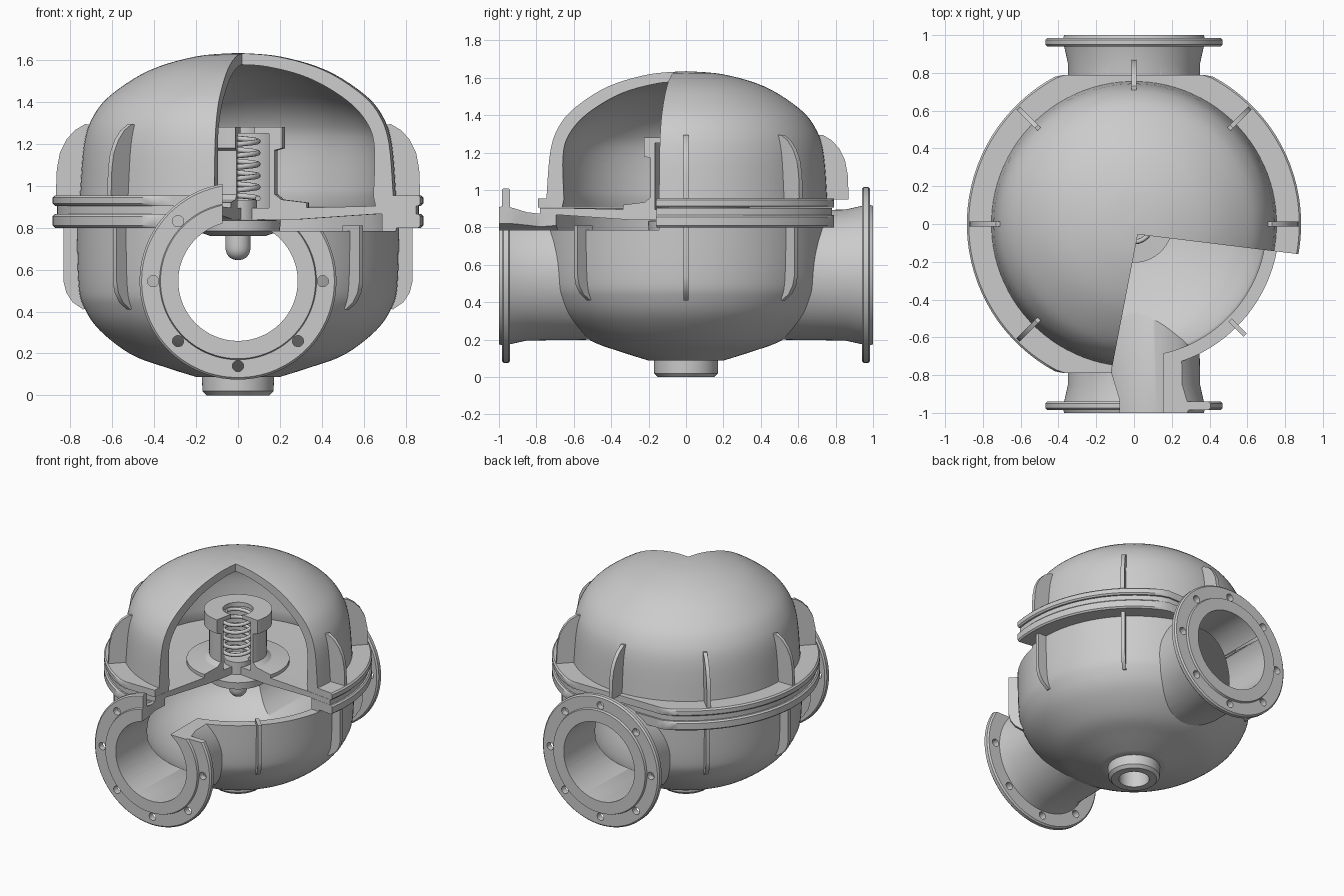
import bpy, bmesh, math
from mathutils import Matrix, Vector

if "Cube" in bpy.data.objects:
    bpy.data.objects.remove(bpy.data.objects["Cube"])

PIPE_Z = 0.545


def make_object(name, bm, smooth=True):
    bmesh.ops.recalc_face_normals(bm, faces=bm.faces[:])
    me = bpy.data.meshes.new(name)
    bm.to_mesh(me)
    bm.free()
    ob = bpy.data.objects.new(name, me)
    bpy.context.collection.objects.link(ob)
    return ob


def curve(pts, n=5):
    """Catmull-Rom rounding of a short profile."""
    p = [Vector(q) for q in pts]
    p = [p[0]] + p + [p[-1]]
    out = []
    for a, b, c, d in zip(p, p[1:], p[2:], p[3:]):
        for i in range(n):
            t = i / n
            out.append(tuple(0.5 * (2 * b + (c - a) * t + (2 * a - 5 * b + 4 * c - d) * t * t
                                    + (3 * b - a - 3 * c + d) * t ** 3)))
    return out + [tuple(pts[-1])]


def add_lathe(bm, pts, matrix=Matrix(), segs=96, clip=None):
    rings = []
    for r, z in pts:
        count = segs if r > 1e-5 else 1
        ring = []
        for i in range(count):
            a = 2 * math.pi * (i + 0.5) / segs
            y = r * math.sin(a)
            if clip:
                y = max(-clip, min(clip, y))
            ring.append(bm.verts.new(matrix @ Vector((r * math.cos(a), y, z))))
        rings.append(ring)
    pairs = list(zip(rings, rings[1:]))
    if len(rings[0]) > 1:
        pairs.append((rings[-1], rings[0]))
    for a, b in pairs:
        for i in range(segs):
            quad = [a[i % len(a)], a[(i + 1) % len(a)], b[(i + 1) % len(b)], b[i % len(b)]]
            quad = list(dict.fromkeys(quad))
            if len(quad) > 2:
                bm.faces.new(quad)


def lathe(name, pts, matrix=Matrix(), segs=96, clip=None):
    bm = bmesh.new()
    add_lathe(bm, pts, matrix, segs, clip)
    return make_object(name, bm)


def rod(r, z0, z1):
    return [(0, z0), (r, z0), (r, z1), (0, z1)]


def add_prism(bm, pts, offset, matrix=Matrix()):
    """Extrude a polygon of 3D points along offset."""
    low = [bm.verts.new(matrix @ Vector(p)) for p in pts]
    top = [bm.verts.new(matrix @ (Vector(p) + Vector(offset))) for p in pts]
    bm.faces.new(low)
    bm.faces.new(top[::-1])
    n = len(pts)
    for i in range(n):
        bm.faces.new([low[i], top[i], top[(i + 1) % n], low[(i + 1) % n]])


def boolean(ob, other, op='DIFFERENCE', keep=False):
    m = ob.modifiers.new("bool", 'BOOLEAN')
    m.operation, m.solver, m.object = op, 'EXACT', other
    bpy.context.view_layer.objects.active = ob
    bpy.ops.object.modifier_apply(modifier=m.name)
    if not keep:
        bpy.data.objects.remove(other)


def side(s):
    """Lathe axis turned to +y or -y at pipe height."""
    return Matrix.Translation((0, 0, PIPE_Z)) @ Matrix.Rotation(-s * math.pi / 2, 4, 'X')


# Lower bowl with drain boss and flat-sided rim flange
bowl = lathe("lower_bowl", [(0, 0), (0.15, 0), (0.17, 0.02), (0.172, 0.088)]
             + curve([(0.2, 0.088), (0.35, 0.135), (0.51, 0.195), (0.66, 0.31), (0.735, 0.42), (0.762, 0.53),
                      (0.77, 0.80)])
             + [(0.875, 0.80), (0.885, 0.81), (0.885, 0.855), (0.875, 0.865), (0, 0.865)], clip=0.79)

# Inlet and outlet pipes with flanges
for s in (-1, 1):
    pipe = lathe("pipe", [(0, 0.45), (0.345, 0.45), (0.35, 0.85), (0.37, 0.94), (0.46, 0.94), (0.47, 0.95),
                          (0.47, 0.975), (0.46, 0.985), (0.375, 0.985), (0.37, 1.0), (0, 1.0)], side(s))
    boolean(bowl, pipe, 'UNION')

# Hollow interior, pipe bore, drain hole, bolt holes
boolean(bowl, lathe("cavity", curve([(0, 0.14), (0.2, 0.155), (0.45, 0.245), (0.6, 0.34), (0.68, 0.45),
                                     (0.7, 0.56), (0.702, 0.95)]) + [(0, 0.95)]))
boolean(bowl, lathe("bore", rod(0.285, -1.2, 1.2), side(1)))
boolean(bowl, lathe("drain", rod(0.1, -0.1, 0.3), segs=48))
bm = bmesh.new()
for s in (-1, 1):
    for k in range(8):
        a = k * math.pi / 4
        add_lathe(bm, rod(0.027, 0.88, 1.1),
                  side(s) @ Matrix.Translation((0.405 * math.cos(a), 0.405 * math.sin(a), 0)), 16)
boolean(bowl, make_object("bolt_holes", bm))

# Upper dome shell with its flange
dome = lathe("upper_dome", curve([(0, 1.635), (0.2, 1.618), (0.42, 1.553), (0.6, 1.44), (0.69, 1.335),
                                  (0.735, 1.2), (0.755, 0.955)])
             + [(0.875, 0.955), (0.885, 0.945), (0.885, 0.915), (0.875, 0.905), (0.67, 0.905)]
             + curve([(0.66, 0.95), (0.665, 1.18), (0.63, 1.3), (0.53, 1.41), (0.35, 1.515), (0.15, 1.57),
                      (0, 1.58)]), clip=0.79)

# Diaphragm plate clamped between the flanges
plate = lathe("diaphragm_plate", [(0, 0.84), (0.3, 0.84), (0.68, 0.866), (0.865, 0.866), (0.865, 0.904),
                                  (0.68, 0.904), (0.3, 0.895), (0, 0.895)], clip=0.78)

# Spring cage: foot ring, tube and cap
cage = lathe("spring_cage", [(0.165, 0.89), (0.34, 0.89), (0.34, 0.92), (0.22, 0.935), (0.19, 0.96), (0.19, 1.17),
                             (0.225, 1.18), (0.225, 1.28), (0.1, 1.28), (0.1, 1.25), (0.165, 1.25)], segs=64)

# Cutaway wedge opening the front right quarter
bm = bmesh.new()
add_prism(bm, [(0.02, -0.055, 0.785), (-0.12, -0.78, 0.785), (-0.075, -0.93, 0.785), (-0.075, -1.2, 0.785),
               (1.2, -1.2, 0.785), (1.2, -0.2, 0.785)], (0, 0, 1.2))
wedge = make_object("cutaway_wedge", bm)
for ob in (bowl, dome, plate, cage):
    boolean(ob, wedge, keep=True)
bpy.data.objects.remove(wedge)

# Stiffening ribs
RIBS = {
    "dome_ribs": ([(0.7, 0.95), (0.87, 0.95), (0.865, 1.08), (0.85, 1.16), (0.82, 1.22), (0.78, 1.265),
                   (0.73, 1.295), (0.69, 1.29)], (0, 45, 90, 135, 180, 225)),
    "bowl_ribs": ([(0.72, 0.81), (0.832, 0.81), (0.832, 0.54), (0.82, 0.49), (0.79, 0.445), (0.74, 0.41),
                   (0.71, 0.42)], (0, 45, 135, 180, 225, 315)),
}
for name, (prof, angles) in RIBS.items():
    bm = bmesh.new()
    for a in angles:
        add_prism(bm, [(r, -0.013, z) for r, z in prof], (0, 0.026, 0),
                  Matrix.Rotation(math.radians(a), 4, 'Z'))
    make_object(name, bm)

# Valve hub with rounded nose below
lathe("valve_hub", curve([(0, 0.645), (0.035, 0.655), (0.058, 0.69), (0.06, 0.76)])
      + [(0.13, 0.76), (0.2, 0.785), (0.205, 0.835), (0.09, 0.84), (0.09, 0.93), (0, 0.93)], segs=48)

# Coil spring
cu = bpy.data.curves.new("spring", 'CURVE')
cu.dimensions = '3D'
cu.bevel_depth = 0.013
cu.bevel_resolution = 2
cu.use_fill_caps = True
turns, steps = 5.5, 24
n = int(turns * steps)
sp = cu.splines.new('POLY')
sp.points.add(n)
for i in range(n + 1):
    a = 2 * math.pi * i / steps
    sp.points[i].co = (0.095 * math.cos(a), 0.095 * math.sin(a), 0.94 + 0.3 * i / n, 1)
spring = bpy.data.objects.new("spring", cu)
bpy.context.collection.objects.link(spring)

# Smooth shading with crisp edges
bpy.ops.object.select_all(action='DESELECT')
for ob in bpy.context.scene.objects:
    if ob.type == 'MESH':
        ob.select_set(True)
        bpy.context.view_layer.objects.active = ob
bpy.ops.object.shade_smooth_by_angle(angle=math.radians(32))
